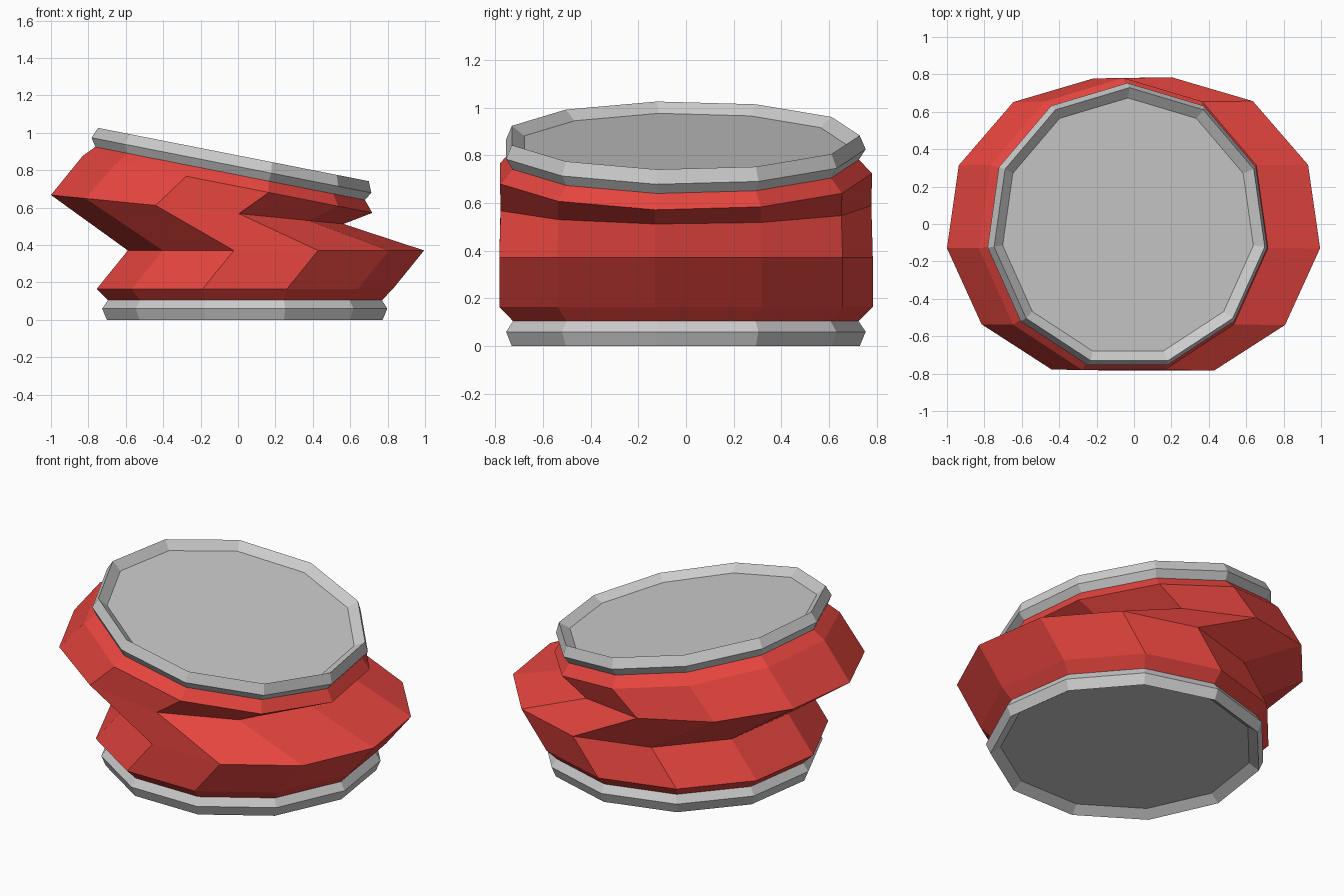
import bpy, bmesh
from math import sin, cos, pi, radians

if "Cube" in bpy.data.objects:
    bpy.data.objects.remove(bpy.data.objects["Cube"])

N = 11  # sides of every ring


def loft(name, rings, mat=None, cap_end=False):
    """Skin between rings given as (centre x, centre z, radius, tilt in degrees)."""
    bm = bmesh.new()
    loops = []
    for cx, cz, r, tilt in rings:
        t = radians(tilt)
        loop = []
        for k in range(N):
            a = pi / 2 + 2 * pi * k / N
            x, y = r * cos(a), r * sin(a)
            loop.append(bm.verts.new((cx + x * cos(t), y - 0.016, cz - x * sin(t))))
        loops.append(loop)
    for lo, hi in zip(loops, loops[1:]):
        for k in range(N):
            j = (k + 1) % N
            bm.faces.new((lo[k], lo[j], hi[j], hi[k]))
    if cap_end:
        bm.faces.new(loops[-1])
    bmesh.ops.recalc_face_normals(bm, faces=bm.faces)
    # outward orientation for the open shells
    bm.normal_update()
    f = bm.faces[:][0]
    c = f.calc_center_median()
    if f.normal.x * (c.x - rings[0][0]) + f.normal.y * c.y < 0:
        bmesh.ops.reverse_faces(bm, faces=bm.faces)
    me = bpy.data.meshes.new(name)
    bm.to_mesh(me)
    bm.free()
    ob = bpy.data.objects.new(name, me)
    bpy.context.collection.objects.link(ob)
    if mat:
        me.materials.append(mat)
    return ob


red = bpy.data.materials.new("red")
red.diffuse_color = (0.8, 0.06, 0.05, 1)
red.use_nodes = True
red.node_tree.nodes["Principled BSDF"].inputs["Base Color"].default_value = red.diffuse_color

TILT = 11.14

# Crumpled red body: rings sheared and tilted progressively
loft("crushed_body", [
    (0.037, 0.105, 0.74, 0),
    (0.036, 0.165, 0.80, 0),
    (0.203, 0.371, 0.80, 0),
    (-0.218, 0.590, 0.794, 5.66),
    (-0.056, 0.7245, 0.797, TILT),
    (-0.042, 0.7825, 0.742, TILT),
], red)

# Bottom rim with recessed base
loft("bottom_rim", [
    (0.037, 0.105, 0.74, 0),
    (0.036, 0.06, 0.77, 0),
    (0.036, 0.0, 0.745, 0),
    (0.036, 0.04, 0.69, 0),
], cap_end=True)

# Tilted top rim with recessed lid
loft("top_rim", [
    (-0.042, 0.7825, 0.742, TILT),
    (-0.035, 0.8265, 0.77, TILT),
    (-0.0245, 0.884, 0.745, TILT),
    (-0.032, 0.845, 0.69, TILT),
], cap_end=True)
